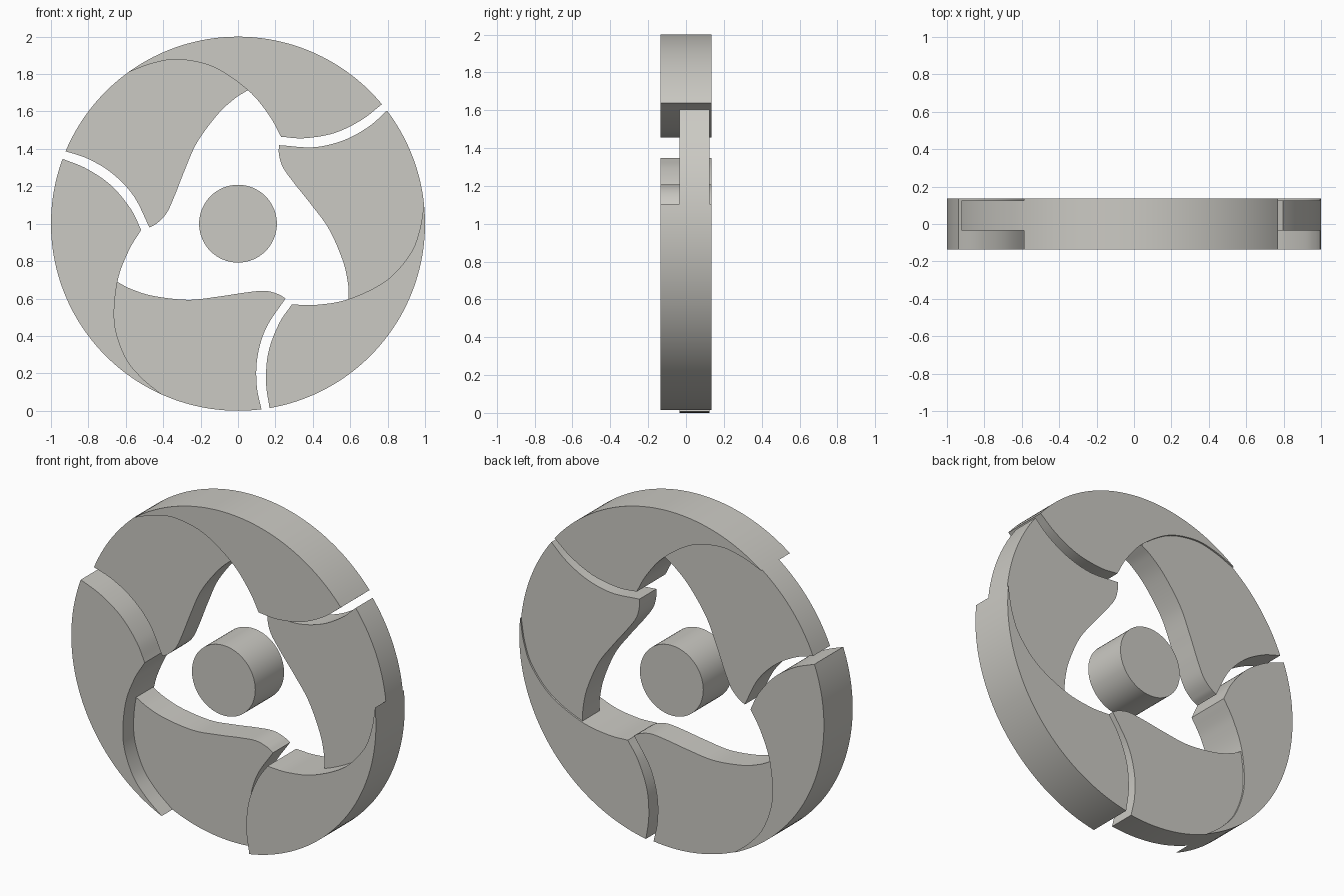
import bpy, bmesh, math
from mathutils import Vector

if "Cube" in bpy.data.objects:
    bpy.data.objects.remove(bpy.data.objects["Cube"])

# Depth levels along y: thick body front, thin web front, thin web back, thick body back
FRONT, WEB_FRONT, WEB_BACK, BACK = -0.135, -0.034, 0.125, 0.135

grey = bpy.data.materials.new("warm grey")
grey.diffuse_color = (0.60, 0.59, 0.55, 1)
grey.use_nodes = True
grey.node_tree.nodes["Principled BSDF"].inputs["Base Color"].default_value = grey.diffuse_color


def spline(pts, steps=8):
    """Smooth curve through the points."""
    p = [Vector(q) for q in pts]
    p = [2 * p[0] - p[1]] + p + [2 * p[-1] - p[-2]]
    out = []
    for i in range(1, len(p) - 2):
        a, b, c, d = p[i - 1:i + 3]
        for s in range(steps):
            t = s / steps
            out.append(0.5 * (2 * b + (c - a) * t + (2 * a - 5 * b + 4 * c - d) * t * t
                              + (3 * b - a - 3 * c + d) * t ** 3))
    return out + [p[-2]]


def arc(a0, a1, n):
    angles = [math.radians(a0 + (a1 - a0) * i / n) for i in range(n + 1)]
    return [Vector((math.cos(a), math.sin(a))) for a in angles]


def turn(pts, deg):
    c, s = math.cos(math.radians(deg)), math.sin(math.radians(deg))
    return [Vector((c * p.x - s * p.y, s * p.x + c * p.y)) for p in pts]


def finish(obj):
    obj.data.materials.append(grey)
    bpy.ops.object.select_all(action='DESELECT')
    obj.select_set(True)
    bpy.context.view_layer.objects.active = obj
    bpy.ops.object.shade_smooth_by_angle(angle=math.radians(30))


# Blade outline pieces, measured from the wheel centre
START, TIP, WEB_END = 126.0, 39.7, 157.2
begin, tip = arc(START, TIP, 1)
web_tip = arc(WEB_END, WEB_END, 1)[0]
STEPS = 8
ridge = spline([begin, (-0.455, 0.858), (-0.315, 0.878), (-0.13, 0.837), (0.053, 0.714),
                (0.166, 0.58), (0.23, 0.465)], STEPS)
shared, inner = ridge[:4 * STEPS + 1], ridge[4 * STEPS:]
nose = spline([(0.23, 0.465), (0.353, 0.457), (0.513, 0.484), (0.658, 0.553), tip])
rim_thick = arc(TIP, START, 48)
rim_web = arc(START, WEB_END, 18)
web_end_edge = spline([turn([web_tip], -120)[0], (0.70, 0.52), (0.567, 0.447),
                       (0.406, 0.409), (0.219, 0.42)])
web_inner = spline([(0.219, 0.42), (0.219, 0.372), (0.24, 0.302), (0.30, 0.217), (0.39, 0.104),
                    (0.487, -0.03), (0.561, -0.2), (0.588, -0.32),
                    turn([shared[-1]], -120)[0]])
web_end_edge, web_inner = turn(web_end_edge, 120), turn(web_inner, 120)


def make_blade(name, deg):
    bm = bmesh.new()

    def vert(p, y):
        return bm.verts.new((p.x, y, p.y + 1))

    def wall(pts, levels):
        pts = turn(pts, deg)
        for y0, y1 in zip(levels, levels[1:]):
            for p, q in zip(pts, pts[1:]):
                bm.faces.new((vert(p, y0), vert(q, y0), vert(q, y1), vert(p, y1)))

    def cap(loops, y):
        pts = []
        for loop in loops:
            pts += loop[:-1]
        bm.faces.new([vert(p, y) for p in turn(pts, deg)])

    full = (FRONT, WEB_FRONT, WEB_BACK, BACK)
    # Thick body, with the web joining through the middle of its ridge
    for piece in (inner, nose, rim_thick):
        wall(piece, full)
    wall(shared, (FRONT, WEB_FRONT))
    wall(shared, (WEB_BACK, BACK))
    for y in (FRONT, BACK):
        cap((shared, inner, nose, rim_thick), y)
    # Thin web
    for piece in (rim_web, web_end_edge, web_inner):
        wall(piece, (WEB_FRONT, WEB_BACK))
    for y in (WEB_FRONT, WEB_BACK):
        cap((rim_web, web_end_edge, web_inner, shared[::-1]), y)

    bmesh.ops.remove_doubles(bm, verts=bm.verts, dist=0.0002)
    bmesh.ops.recalc_face_normals(bm, faces=bm.faces)
    mesh = bpy.data.meshes.new(name)
    bm.to_mesh(mesh)
    bm.free()
    obj = bpy.data.objects.new(name, mesh)
    bpy.context.collection.objects.link(obj)
    finish(obj)


# Three interlocking blades
for label, deg in (("top", 0), ("right", -120), ("left", 120)):
    make_blade(label + "_blade", deg)

# Central hub pin
bpy.ops.mesh.primitive_cylinder_add(vertices=64, radius=0.208, depth=BACK - FRONT,
                                    location=(0, 0, 1), rotation=(math.pi / 2, 0, 0))
hub = bpy.context.object
hub.name = "hub"
finish(hub)
